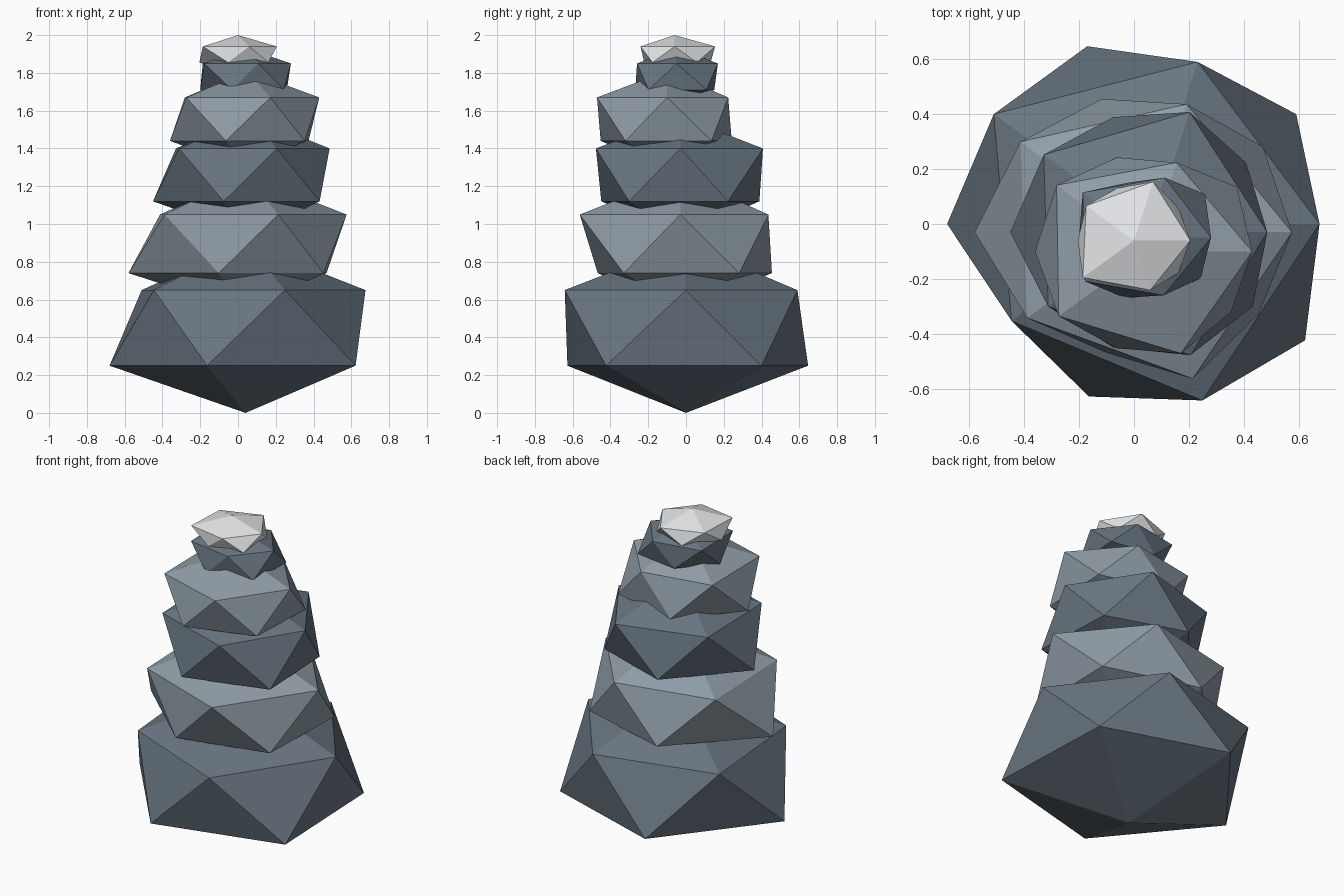
import bpy
import bmesh
from math import cos, sin, radians

# Remove the default object
default = bpy.data.objects.get("Cube")
if default:
    bpy.data.objects.remove(default, do_unlink=True)


def make_material(name, colour):
    material = bpy.data.materials.new(name)
    material.use_nodes = True
    material.diffuse_color = (*colour, 1)
    shader = material.node_tree.nodes["Principled BSDF"]
    shader.inputs["Base Color"].default_value = (*colour, 1)
    shader.inputs["Roughness"].default_value = 0.9
    return material


dark_slate = make_material("dark slate", (0.14, 0.18, 0.22))
light_slate = make_material("light slate", (0.28, 0.34, 0.39))
snow = make_material("snow", (0.77, 0.78, 0.80))


def stone(name, material, centre, bottom, top, low_ring, high_ring, radii):
    """Uneven twenty-sided stone: two staggered five-point rings and two tips.

    The radii run anticlockwise from +x, alternating high ring and low ring.
    """
    x, y = centre
    bm = bmesh.new()
    bottom_tip = bm.verts.new((x, y, bottom))
    top_tip = bm.verts.new((x, y, top))
    ring = []
    for i, radius in enumerate(radii):
        angle = radians(36 * i)
        height = low_ring if i % 2 else high_ring
        ring.append(bm.verts.new((x + radius * cos(angle),
                                  y + radius * sin(angle), height)))
    count = len(ring)
    for i in range(count):
        here, middle, beyond = (ring[(i + k) % count] for k in range(3))
        # One side triangle and one cap triangle for each ring corner
        bm.faces.new((here, middle, beyond))
        bm.faces.new((here, beyond, bottom_tip if i % 2 else top_tip))
    bmesh.ops.recalc_face_normals(bm, faces=bm.faces[:])

    mesh = bpy.data.meshes.new(name)
    bm.to_mesh(mesh)
    bm.free()
    mesh.materials.append(material)
    stone_object = bpy.data.objects.new(name, mesh)
    bpy.context.collection.objects.link(stone_object)
    return stone_object


# Stacked stones from the ground up, alternating dark and light
stone("base_stone", dark_slate, centre=(0.04, 0),
      bottom=0, top=0.9, low_ring=0.25, high_ring=0.65,
      radii=(.635, .68, .62, .68, .68, .72, .6, .66, .675, .72))

stone("second_stone", light_slate, centre=(0.04, -0.03),
      bottom=0.54, top=1.26, low_ring=0.74, high_ring=1.05,
      radii=(.535, .53, .49, .51, .56, .62, .53, .46, .56, .51))

stone("third_stone", dark_slate, centre=(0.06, -0.03),
      bottom=0.94, top=1.57, low_ring=1.12, high_ring=1.4,
      radii=(.425, .43, .46, .44, .48, .51, .46, .44, .47, .46))

stone("fourth_stone", light_slate, centre=(0.05, -0.1),
      bottom=1.29, top=1.81, low_ring=1.44, high_ring=1.67,
      radii=(.38, .4, .34, .36, .41, .41, .4, .37, .39, .375))

stone("upper_stone", dark_slate, centre=(0.04, -0.05),
      bottom=1.63, top=1.93, low_ring=1.71, high_ring=1.85,
      radii=(.24, .27, .23, .21, .28, .24, .27, .23, .22, .25))

# Pale cap on the peak
stone("snow_cap", snow, centre=(0, -0.06),
      bottom=1.8, top=2, low_ring=1.855, high_ring=1.94,
      radii=(.205, .2, .225, .2, .215, .205, .23, .17, .19, .2))
